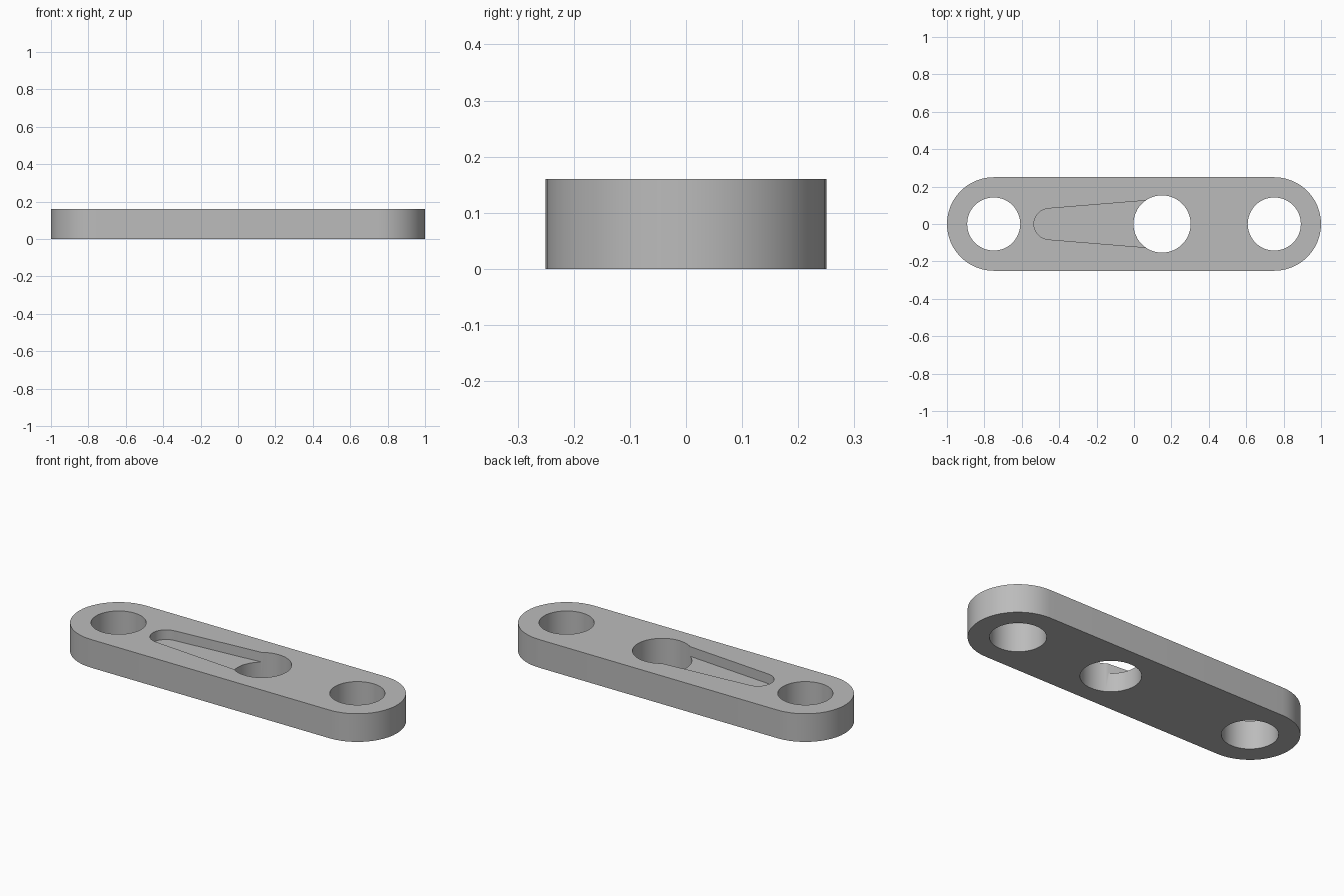
import bpy, bmesh
from math import sin, cos, pi, asin

cube = bpy.data.objects.get("Cube")
if cube:
    bpy.data.objects.remove(cube, do_unlink=True)

HEIGHT = 0.16
SLOT_DEPTH = 0.055
HOLE_X = 0.15

grey = bpy.data.materials.new("plain grey")
grey.use_nodes = True
grey.diffuse_color = (0.5, 0.5, 0.5, 1)
grey.node_tree.nodes["Principled BSDF"].inputs["Base Color"].default_value = (0.5, 0.5, 0.5, 1)


def arc(x, r, start, end, steps):
    """Points on an arc centred on (x, 0)."""
    return [(x + r * cos(start + (end - start) * i / steps),
             r * sin(start + (end - start) * i / steps)) for i in range(steps + 1)]


def prism(name, points, z0, z1):
    """Closed outline extruded from z0 to z1."""
    bm = bmesh.new()
    face = bm.faces.new([bm.verts.new((x, y, z0)) for x, y in points])
    top = bmesh.ops.extrude_face_region(bm, geom=[face])["geom"]
    bmesh.ops.translate(bm, vec=(0, 0, z1 - z0),
                        verts=[v for v in top if isinstance(v, bmesh.types.BMVert)])
    bmesh.ops.recalc_face_normals(bm, faces=bm.faces[:])
    mesh = bpy.data.meshes.new(name)
    bm.to_mesh(mesh)
    bm.free()
    mesh.materials.append(grey)
    obj = bpy.data.objects.new(name, mesh)
    bpy.context.collection.objects.link(obj)
    return obj


def cut(target, cutter):
    """Subtract the cutter, then discard it."""
    cutter.hide_render = True
    bpy.context.view_layer.objects.active = target
    mod = target.modifiers.new("cut", "BOOLEAN")
    mod.operation, mod.solver, mod.object = "DIFFERENCE", "EXACT", cutter
    bpy.ops.object.modifier_apply(modifier=mod.name)
    bpy.data.objects.remove(cutter, do_unlink=True)


# Bar with rounded ends
outline = arc(0.75, 0.25, -pi / 2, pi / 2, 24) + arc(-0.75, 0.25, pi / 2, 3 * pi / 2, 24)
plate = prism("link_plate", outline, 0, HEIGHT)

# Round holes through both ends and the middle
for x, r in ((-0.75, 0.142), (0.75, 0.142), (HOLE_X, 0.153)):
    cut(plate, prism("hole_cutter", arc(x, r, 0, 2 * pi, 48)[:-1], -0.1, HEIGHT + 0.1))

# Shallow tapered slot that widens towards the middle hole
slope = asin(0.082)
end = arc(-0.452, 0.083, pi / 2 + slope, 3 * pi / 2 - slope, 20)
wide = 0.083 + 0.082 * (HOLE_X - 0.08 + 0.452)
slot = [(HOLE_X - 0.08, -wide), (HOLE_X, -0.1), (HOLE_X, 0.1), (HOLE_X - 0.08, wide)] + end
cut(plate, prism("slot_cutter", slot, HEIGHT - SLOT_DEPTH, HEIGHT + 0.1))

# Smooth round walls, sharp rims
bpy.ops.object.select_all(action="DESELECT")
plate.select_set(True)
bpy.context.view_layer.objects.active = plate
bpy.ops.object.shade_smooth_by_angle(angle=pi / 6)
